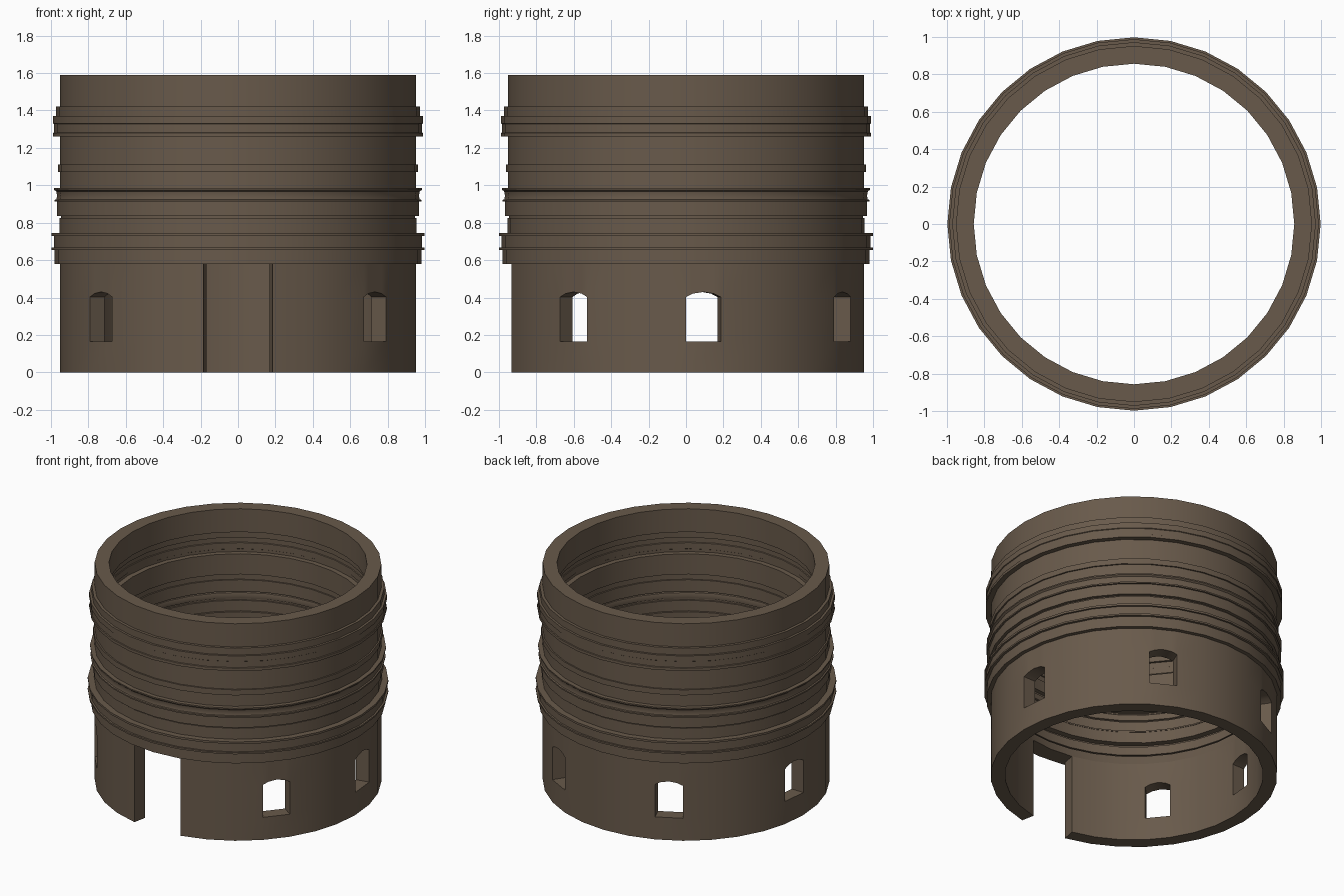
import bpy, bmesh, math

if "Cube" in bpy.data.objects:
    bpy.data.objects.remove(bpy.data.objects["Cube"])

SEG = 32            # sides of the round tower
R_OUT, R_IN = 0.952, 0.857
STEP = 2 * math.pi / SEG

stone = bpy.data.materials.new("dark brown stone")
stone.diffuse_color = (0.14, 0.102, 0.07, 1)
stone.use_nodes = True
stone.node_tree.nodes["Principled BSDF"].inputs["Base Color"].default_value = stone.diffuse_color


def rim(r, seg, u, z):
    """Point on the flat facet 'seg', at fraction u across it."""
    a, b = seg * STEP, (seg + 1) * STEP
    return (r * ((1 - u) * math.cos(a) + u * math.cos(b)),
            r * ((1 - u) * math.sin(a) + u * math.sin(b)), z)


def quad(bm, *pts):
    bm.faces.new([bm.verts.new(p) for p in pts])


def finish(bm, name):
    bmesh.ops.remove_doubles(bm, verts=bm.verts, dist=0.0005)
    bmesh.ops.recalc_face_normals(bm, faces=bm.faces)
    mesh = bpy.data.meshes.new(name)
    bm.to_mesh(mesh)
    bm.free()
    mesh.materials.append(stone)
    ob = bpy.data.objects.new(name, mesh)
    bpy.context.collection.objects.link(ob)
    bpy.ops.object.select_all(action='DESELECT')
    ob.select_set(True)
    bpy.context.view_layer.objects.active = ob
    bpy.ops.object.shade_smooth_by_angle(angle=math.radians(25))
    return ob


# Upper wall: moulded profile (radius, height), inner face follows the outer one
profile = [
    (0.980, 0.58), (0.980, 0.655), (0.998, 0.655), (0.998, 0.667),
    (0.985, 0.667), (0.985, 0.73), (0.998, 0.73), (0.998, 0.745),        # lower band
    (0.955, 0.745), (0.955, 0.825), (0.946, 0.825), (0.946, 0.835),
    (0.968, 0.835), (0.968, 0.912), (0.980, 0.912), (0.980, 0.922),
    (0.971, 0.925), (0.967, 0.945), (0.972, 0.967), (0.983, 0.976),
    (0.983, 0.985), (R_OUT, 0.985),                                      # rolled band
    (R_OUT, 1.07), (0.962, 1.07), (0.962, 1.11), (R_OUT, 1.11),          # thin band
    (R_OUT, 1.26), (0.988, 1.26), (0.988, 1.28), (0.983, 1.283),
    (0.983, 1.327), (0.988, 1.33), (0.988, 1.37), (0.972, 1.37),
    (0.972, 1.42), (R_OUT, 1.42), (R_OUT, 1.59),                         # upper band, rim
]
inner = [(max(R_IN, r - R_OUT + R_IN), z) for r, z in profile]
inner[0] = (R_IN, 0.58)
loop = profile + inner[::-1]

bm = bmesh.new()
for s in range(SEG):
    for (r0, z0), (r1, z1) in zip(loop, loop[1:] + loop[:1]):
        if (r0, z0) != (r1, z1):
            quad(bm, rim(r0, s, 0, z0), rim(r0, s, 1, z0),
                 rim(r1, s, 1, z1), rim(r1, s, 0, z1))
finish(bm, "banded_upper_wall")

# Base wall: facets with a doorway at the front and six arched windows
SILL, SPRING, TOP = 0.165, 0.403, 0.58
ARCH = [(0, SPRING), (0.2, 0.421), (0.5, 0.43), (0.8, 0.421), (1, SPRING)]
windows = {0, 5, 10, 15, 19, 28}
door = {23, 24}


def strip(bm, s, u0, u1, za, zb, ztop):
    """Outer and inner skin of one piece of a facet."""
    for r in (R_OUT, R_IN):
        quad(bm, rim(r, s, u0, za), rim(r, s, u1, zb), rim(r, s, u1, ztop), rim(r, s, u0, ztop))


def ledge(bm, s, u0, u1, za, zb):
    """Face through the wall thickness."""
    quad(bm, rim(R_OUT, s, u0, za), rim(R_OUT, s, u1, zb), rim(R_IN, s, u1, zb), rim(R_IN, s, u0, za))


def jamb(bm, s, u, za, zb):
    quad(bm, rim(R_OUT, s, u, za), rim(R_IN, s, u, za), rim(R_IN, s, u, zb), rim(R_OUT, s, u, zb))


bm = bmesh.new()
for s in range(SEG):
    if s in door:
        continue
    ledge(bm, s, 0, 1, 0, 0)
    strip(bm, s, 0, 1, 0, 0, SILL)
    if s in windows:
        ledge(bm, s, 0, 1, SILL, SILL)
        for (u0, za), (u1, zb) in zip(ARCH, ARCH[1:]):
            strip(bm, s, u0, u1, za, zb, TOP)
            ledge(bm, s, u0, u1, za, zb)
        jamb(bm, s, 0, SILL, SPRING)
        jamb(bm, s, 1, SILL, SPRING)
    else:
        strip(bm, s, 0, 1, SILL, SILL, SPRING)
        strip(bm, s, 0, 1, SPRING, SPRING, TOP)
    for nxt, u in ((s - 1, 0), (s + 1, 1)):     # doorway sides
        if nxt in door:
            for za, zb in ((0, SILL), (SILL, SPRING), (SPRING, TOP)):
                jamb(bm, s, u, za, zb)
    ledge(bm, s, 0, 1, TOP, TOP)
finish(bm, "base_wall")
